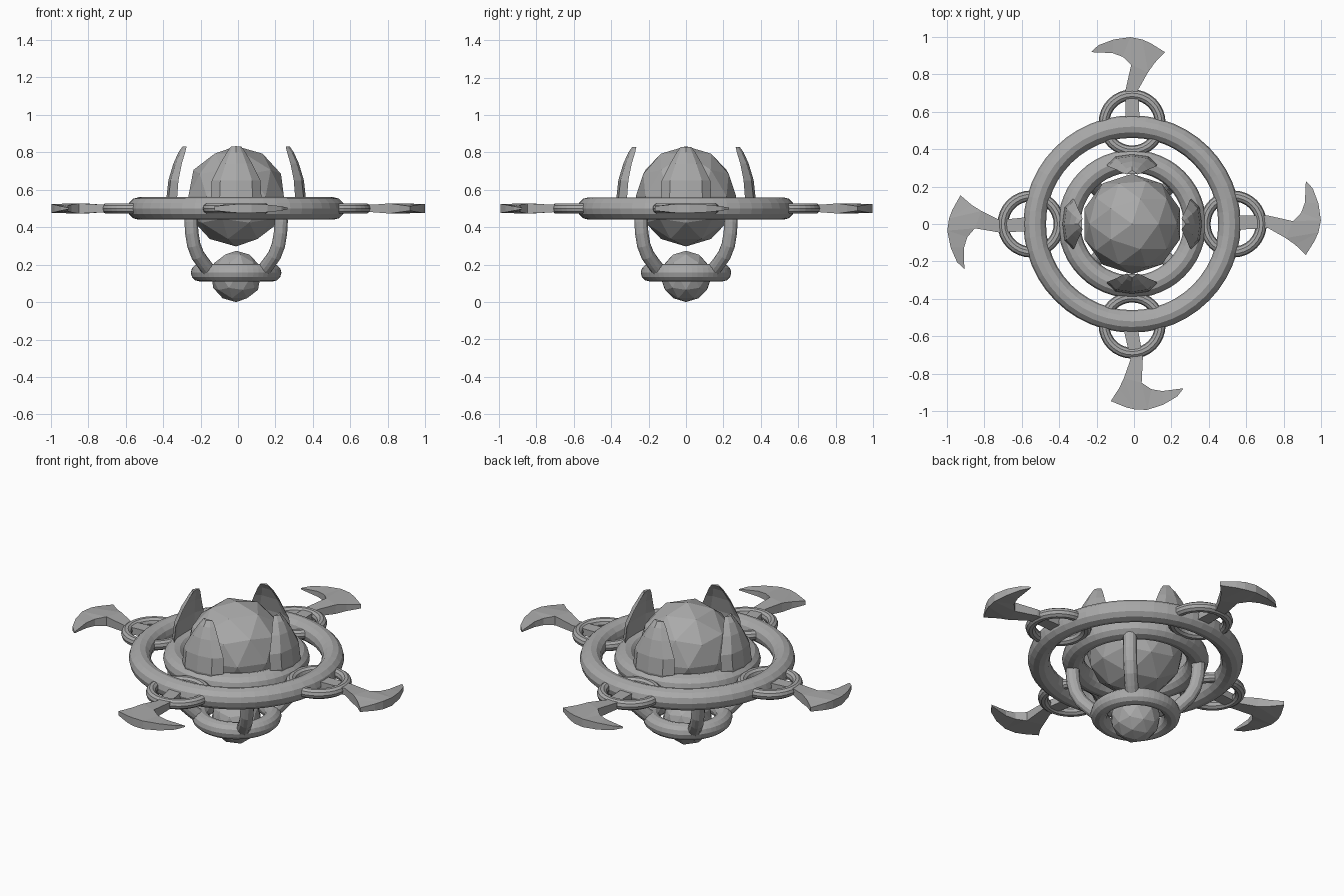
import bpy, bmesh, math
from mathutils import Matrix, Vector

if "Cube" in bpy.data.objects:
    bpy.data.objects.remove(bpy.data.objects["Cube"])

CX = -0.01  # the round parts sit slightly left of the blades' centre
grey = bpy.data.materials.new("plain grey")
grey.diffuse_color = (0.4, 0.4, 0.4, 1)
grey.use_nodes = True
grey.node_tree.nodes["Principled BSDF"].inputs["Base Color"].default_value = grey.diffuse_color


def finish(ob, name):
    ob.name = name
    ob.data.materials.clear()
    ob.data.materials.append(grey)
    return ob


def ring(name, loc, R, r, major=48, minor=12):
    bpy.ops.mesh.primitive_torus_add(location=loc, major_radius=R, minor_radius=r,
                                     major_segments=major, minor_segments=minor)
    return finish(bpy.context.object, name)


def orb(name, z, r):
    bpy.ops.mesh.primitive_ico_sphere_add(subdivisions=2, radius=r, location=(CX, 0, z))
    return finish(bpy.context.object, name)


def from_bmesh(bm, name, matrix):
    bmesh.ops.transform(bm, matrix=matrix, verts=bm.verts)
    bmesh.ops.recalc_face_normals(bm, faces=bm.faces)
    me = bpy.data.meshes.new(name)
    bm.to_mesh(me)
    bm.free()
    ob = bpy.data.objects.new(name, me)
    bpy.context.collection.objects.link(ob)
    return finish(ob, name)


def loft(bm, loops):
    rows = [[bm.verts.new(p) for p in lp] for lp in loops]
    n = len(rows[0])
    for a, b in zip(rows, rows[1:]):
        for i in range(n):
            j = (i + 1) % n
            bm.faces.new((a[i], a[j], b[j], b[i]))
    bm.faces.new(rows[0][::-1])
    bm.faces.new(rows[-1])


# Orbs and the three flat rings
orb("large_orb", 0.565, 0.268)
orb("small_orb", 0.137, 0.137)
ring("outer_ring", (CX, 0, 0.5), 0.52, 0.06)
ring("inner_ring", (CX, 0, 0.5), 0.335, 0.06)
ring("base_ring", (CX, 0, 0.157), 0.195, 0.047)

# Curved struts on the diagonals, joining base ring and inner ring
path = [(0.19, 0.155), (0.245, 0.205), (0.29, 0.25), (0.32, 0.305),
        (0.335, 0.37), (0.34, 0.43), (0.335, 0.5)]
for k in range(4):
    a = math.radians(45 + 90 * k)
    bm = bmesh.new()
    loops = []
    for i, (d, z) in enumerate(path):
        p, q = path[max(i - 1, 0)], path[min(i + 1, len(path) - 1)]
        t = Vector((q[0] - p[0], 0, q[1] - p[1])).normalized()
        n = Vector((t.z, 0, -t.x))
        loops.append([Vector((d, 0, z)) + 0.037 * (math.cos(s) * n + math.sin(s) * Vector((0, 1, 0)))
                      for s in (2 * math.pi * j / 12 for j in range(12))])
    loft(bm, loops)
    from_bmesh(bm, f"strut_{k + 1}", Matrix.Translation((CX, 0, 0)) @ Matrix.Rotation(a, 4, 'Z'))

# Claw-like petals round the large orb: height, half width, outer, rim and inner distance
petal = [(0.47, 0.105, 0.36, 0.315, 0.33), (0.56, 0.135, 0.372, 0.315, 0.335),
         (0.65, 0.13, 0.362, 0.308, 0.33), (0.74, 0.085, 0.335, 0.29, 0.308),
         (0.80, 0.05, 0.308, 0.272, 0.285), (0.83, 0.028, 0.287, 0.265, 0.268)]
for k in range(4):
    bm = bmesh.new()
    loft(bm, [[(rim, -w, z), (out - 0.012, -w * 0.65, z), (out, 0, z), (out - 0.012, w * 0.65, z),
               (rim, w, z), (inn, w * 0.6, z), (inn, -w * 0.6, z)]
              for z, w, out, rim, inn in petal])
    from_bmesh(bm, f"petal_{k + 1}",
               Matrix.Translation((CX, 0, 0)) @ Matrix.Rotation(math.pi / 2 * k, 4, 'Z'))

# Link rings on the four sides
for k in range(4):
    a = math.pi / 2 * k
    ring(f"link_ring_{k + 1}", (CX + 0.54 * math.cos(a), 0.54 * math.sin(a), 0.5), 0.15, 0.029, 32, 10)

# Axe blades: pairs of left and right edge points with half thickness, from one tip to the other
stem = [(-0.045, 0.56, 0.03, 0.56, 0.02), (-0.045, 0.717, 0.022, 0.717, 0.02),
        (-0.015, 0.85, 0.075, 0.81, 0.027)]
head = [(-0.23, 0.918, 0.004), (-0.115, 0.913, 0.016), (-0.06, 0.893, 0.02), (-0.015, 0.85, 0.027),
        (0.075, 0.81, 0.027), (0.11, 0.86, 0.02), (0.165, 0.918, 0.012), (0.09, 0.965, 0.02),
        (0.045, 0.985, 0.024), (-0.02, 0.998, 0.024), (-0.11, 0.985, 0.02), (-0.19, 0.955, 0.012)]
for k, tilt in enumerate((0, 3, 10, 0)):
    bm = bmesh.new()
    loft(bm, [[(x1, y1, -h), (x2, y2, -h), (x2, y2, h), (x1, y1, h)] for x1, y1, x2, y2, h in stem])
    low = [bm.verts.new((x, y, -h)) for x, y, h in head]
    top = [bm.verts.new((x, y, h)) for x, y, h in head]
    n = len(head)
    for i in range(n):
        j = (i + 1) % n
        bm.faces.new((low[i], low[j], top[j], top[i]))
    # strips across the head, so the thickness can change along it
    for s in (low, top):
        for quad in ((0, 1, 10, 11), (1, 2, 9, 10), (2, 3, 9), (3, 4, 8, 9), (4, 5, 8), (5, 6, 7, 8)):
            bm.faces.new([s[i] for i in quad])
    pivot = Matrix.Translation((-0.015, 0.7, 0))
    m = (Matrix.Translation((0, 0, 0.5)) @ Matrix.Rotation(math.pi / 2 * k, 4, 'Z')
         @ pivot @ Matrix.Rotation(math.radians(tilt), 4, 'Z') @ pivot.inverted())
    from_bmesh(bm, f"axe_blade_{k + 1}", m)
